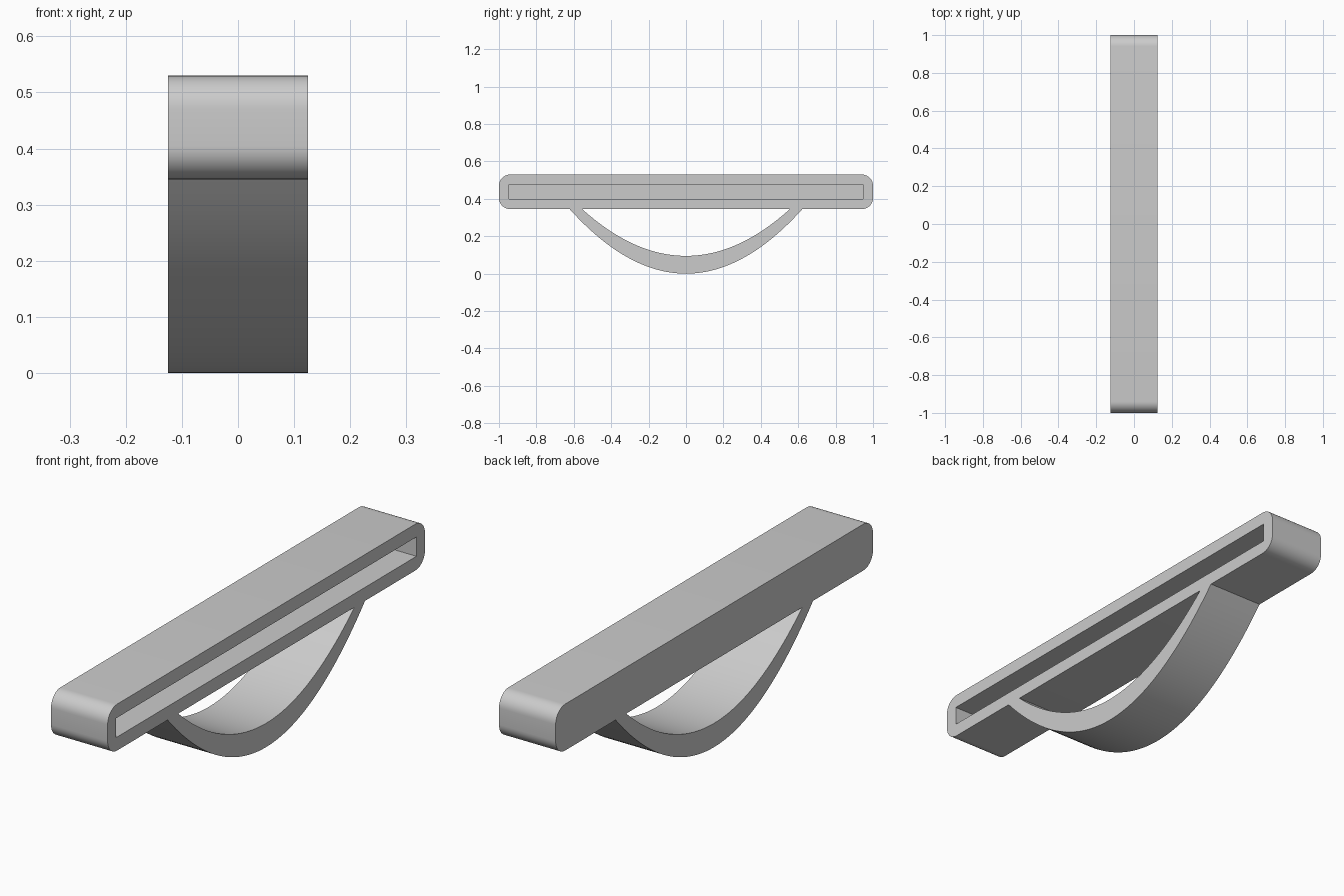
import bpy
import bmesh
import math

default_cube = bpy.data.objects.get("Cube")
if default_cube:
    bpy.data.objects.remove(default_cube, do_unlink=True)

HALF_W = 0.125            # half width of every part along x
BAR_LOW, BAR_TOP = 0.345, 0.53
WALL = 0.054              # wall thickness around the slot

grey = bpy.data.materials.new("plain grey")
grey.use_nodes = True
colour = (0.6, 0.6, 0.6, 1)
grey.diffuse_color = colour
grey.node_tree.nodes["Principled BSDF"].inputs["Base Color"].default_value = colour


def prism(name, profile, x0, x1):
    """Extrude a closed (y, z) profile along x."""
    bm = bmesh.new()
    face = bm.faces.new([bm.verts.new((x0, y, z)) for y, z in profile])
    result = bmesh.ops.extrude_face_region(bm, geom=[face], use_keep_orig=True)
    moved = [v for v in result["geom"] if isinstance(v, bmesh.types.BMVert)]
    bmesh.ops.translate(bm, verts=moved, vec=(x1 - x0, 0, 0))
    bmesh.ops.recalc_face_normals(bm, faces=bm.faces)
    mesh = bpy.data.meshes.new(name)
    bm.to_mesh(mesh)
    bm.free()
    mesh.materials.append(grey)
    obj = bpy.data.objects.new(name, mesh)
    bpy.context.collection.objects.link(obj)
    return obj


def activate(obj):
    bpy.ops.object.select_all(action="DESELECT")
    obj.select_set(True)
    bpy.context.view_layer.objects.active = obj


def rounded_rect(half_y, low, top, radius, steps=10):
    points = []
    corners = [(1, top - radius), (-1, top - radius),
               (-1, low + radius), (1, low + radius)]
    for quarter, (side, cz) in enumerate(corners):
        for i in range(steps + 1):
            a = (quarter + i / steps) * math.pi / 2
            points.append((side * (half_y - radius) + radius * math.cos(a),
                           cz + radius * math.sin(a)))
    return points


def parabola(half_y, low, steps=48):
    ts = [2 * i / steps - 1 for i in range(steps + 1)]
    return [(half_y * t, low + (BAR_LOW - low) * t * t) for t in ts]


# Long rounded bar
bar = prism("bar", rounded_rect(1.0, BAR_LOW, BAR_TOP, 0.06), -HALF_W, HALF_W)

# Blind slot cut into the +x side of the bar
y, low, top = 1 - WALL, BAR_LOW + WALL, BAR_TOP - WALL
cutter = prism("slot_cutter", [(-y, low), (y, low), (y, top), (-y, top)],
               -HALF_W + WALL, HALF_W + 0.1)
cutter.hide_render = True
cut = bar.modifiers.new("slot", "BOOLEAN")
cut.operation = "DIFFERENCE"
cut.solver = "EXACT"
cut.object = cutter
activate(bar)
bpy.ops.object.modifier_apply(modifier=cut.name)
bpy.data.objects.remove(cutter, do_unlink=True)

# Curved handle below the bar, thickest in the middle
handle = prism("curved_handle",
               parabola(0.622, 0.0) + parabola(0.555, 0.095)[::-1],
               -HALF_W, HALF_W)

for obj in (bar, handle):
    activate(obj)
    bpy.ops.object.shade_smooth_by_angle(angle=math.radians(30))
